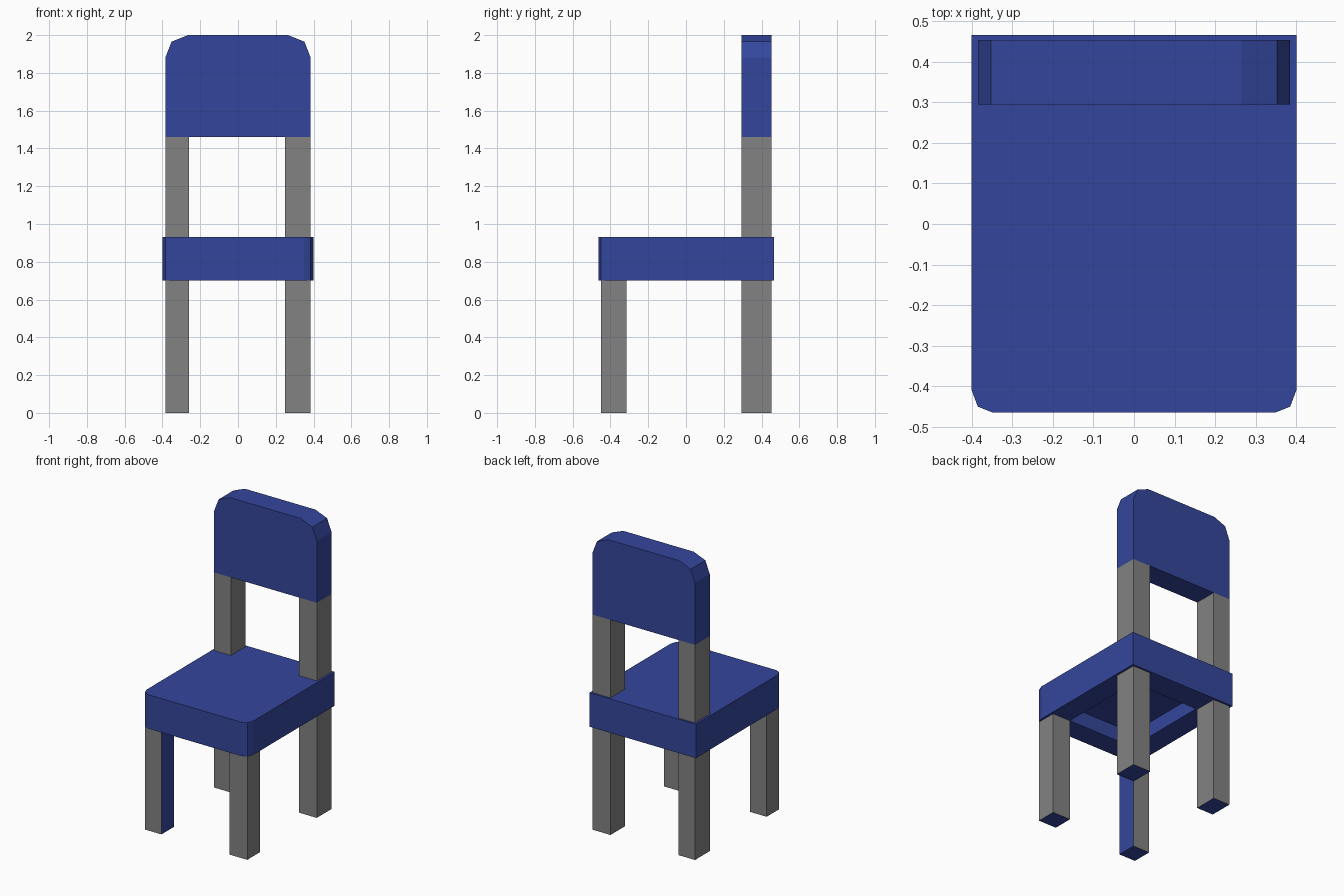
import bpy
import bmesh
from mathutils import Vector

if "Cube" in bpy.data.objects:
    bpy.data.objects.remove(bpy.data.objects["Cube"], do_unlink=True)


def make_material(name, rgb):
    mat = bpy.data.materials.new(name)
    mat.use_nodes = True
    color = (*rgb, 1.0)
    mat.diffuse_color = color
    mat.node_tree.nodes["Principled BSDF"].inputs["Base Color"].default_value = color
    return mat


BLUE = make_material("blue", (0.034, 0.062, 0.335))
GREY = make_material("grey", (0.225, 0.225, 0.225))


def finish(bm, name, mats):
    bmesh.ops.recalc_face_normals(bm, faces=bm.faces)
    mesh = bpy.data.meshes.new(name)
    bm.to_mesh(mesh)
    bm.free()
    for mat in mats:
        mesh.materials.append(mat)
    obj = bpy.data.objects.new(name, mesh)
    bpy.context.collection.objects.link(obj)
    return obj


def prism(points, offset):
    """Extrude a closed outline along an offset vector."""
    bm = bmesh.new()
    face = bm.faces.new([bm.verts.new(p) for p in points])
    moved = bmesh.ops.extrude_face_region(bm, geom=[face], use_keep_orig=True)
    verts = [g for g in moved["geom"] if isinstance(g, bmesh.types.BMVert)]
    bmesh.ops.translate(bm, verts=verts, vec=offset)
    bmesh.ops.recalc_face_normals(bm, faces=bm.faces)
    return bm


def mirrored(half):
    """Complete a half outline across the centre line."""
    return half + [(-x, v) for x, v in reversed(half)]


def bar(name, x, y, z, blue_sides=()):
    """Grey bar with blue faces in the given directions."""
    outline = [(x[0], y[0], z[0]), (x[1], y[0], z[0]),
               (x[1], y[1], z[0]), (x[0], y[1], z[0])]
    bm = prism(outline, (0, 0, z[1] - z[0]))
    for face in bm.faces:
        if any(face.normal.dot(Vector(d)) > 0.9 for d in blue_sides):
            face.material_index = 1
    return finish(bm, name, [GREY, BLUE])


SEAT_LOW, SEAT_TOP, BACK_LOW = 0.70, 0.93, 1.46
LEFT, RIGHT = (0.25, 0.385), (-0.385, -0.26)
FRONT, REAR = (-0.45, -0.315), (0.295, 0.453)
DOWN, INWARD = (0, 0, -1), (1, 0, 0)

# Seat: rounded front corners, shallow recess underneath
seat_half = [(0.4, 0.466), (0.4, -0.41), (0.385, -0.45), (0.35, -0.464)]
bm = prism([(x, y, SEAT_LOW) for x, y in mirrored(seat_half)],
           (0, 0, SEAT_TOP - SEAT_LOW))
for point, normal in [((LEFT[0], 0, 0), (1, 0, 0)), ((-LEFT[0], 0, 0), (1, 0, 0)),
                      ((0, FRONT[1], 0), (0, 1, 0)), ((0, REAR[0], 0), (0, 1, 0))]:
    bmesh.ops.bisect_plane(bm, geom=bm.verts[:] + bm.edges[:] + bm.faces[:],
                           plane_co=point, plane_no=normal)
under = [f for f in bm.faces if f.normal.z < -0.9
         and f.calc_center_median().xy.length < 0.1]
bmesh.ops.inset_individual(bm, faces=under, thickness=0, depth=-0.1)
finish(bm, "seat", [BLUE])

# Backrest: panel with clipped upper corners
back_half = [(0.385, BACK_LOW), (0.385, 1.88), (0.352, 1.965), (0.265, 2.0)]
bm = prism([(x, REAR[0], z) for x, z in mirrored(back_half)],
           (0, REAR[1] - REAR[0], 0))
finish(bm, "backrest", [BLUE])

# Legs with blue feet, and posts carrying the backrest
for side, x in (("left", LEFT), ("right", RIGHT)):
    front_blue = (DOWN, INWARD) if side == "right" else (DOWN,)
    bar("front_leg_" + side, x, FRONT, (0, SEAT_LOW), front_blue)
    bar("rear_leg_" + side, x, REAR, (0, SEAT_LOW), (DOWN,))
    bar("back_post_" + side, x, REAR, (SEAT_TOP, BACK_LOW))
